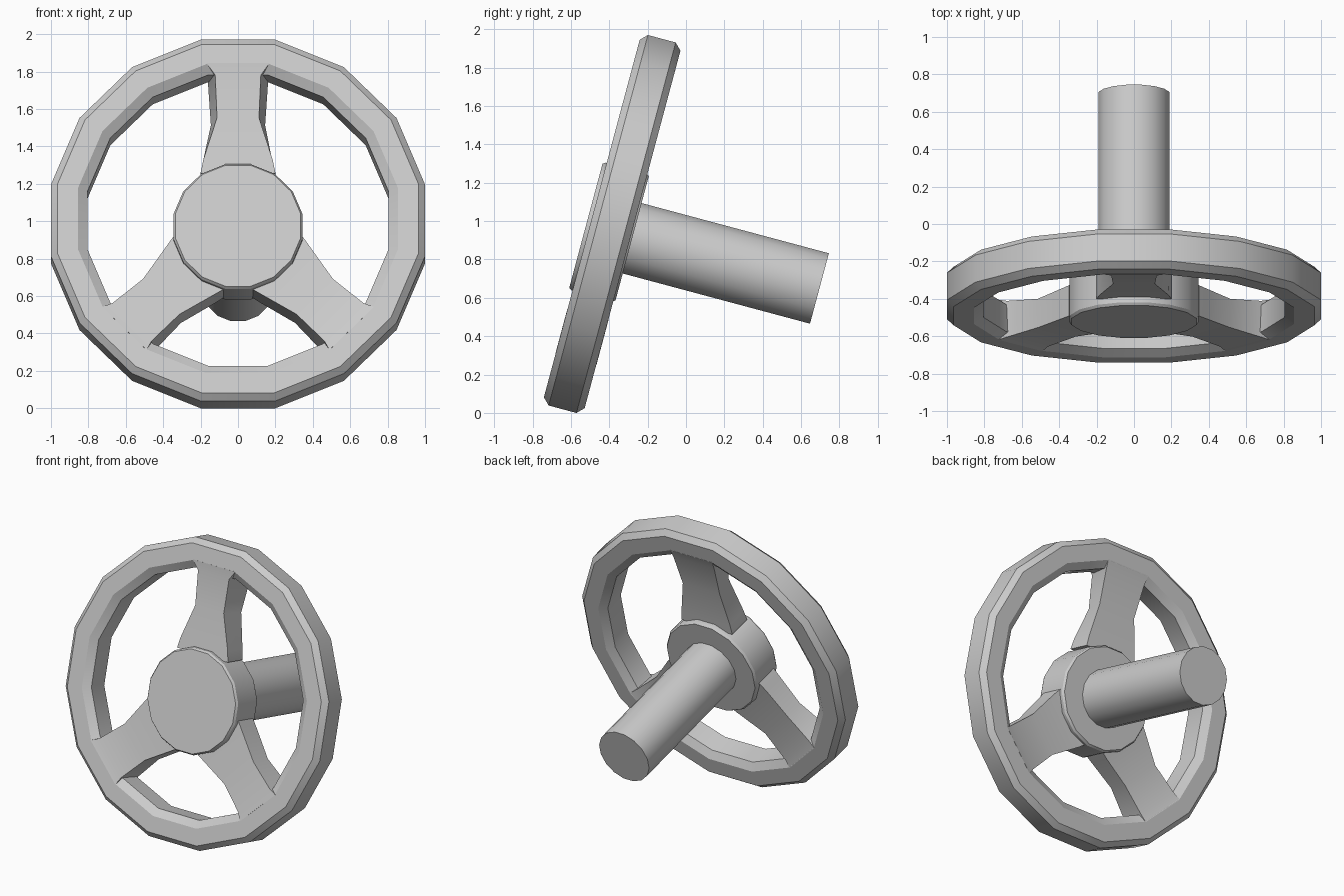
import bpy, bmesh, math
from mathutils import Matrix, Vector

if "Cube" in bpy.data.objects:
    bpy.data.objects.remove(bpy.data.objects["Cube"])

TILT = Matrix.Translation((0, -0.385, 0.985)) @ Matrix.Rotation(math.radians(-15), 4, 'X')
HUB_Z = -0.045      # hub sits slightly below the rim centre, in wheel space
SIDES = 16


def finish(bm, name, angle=32):
    bmesh.ops.remove_doubles(bm, verts=bm.verts, dist=1e-5)
    bmesh.ops.recalc_face_normals(bm, faces=bm.faces)
    mesh = bpy.data.meshes.new(name)
    bm.to_mesh(mesh)
    bm.free()
    mesh.transform(TILT)
    ob = bpy.data.objects.new(name, mesh)
    bpy.context.collection.objects.link(ob)
    bpy.ops.object.select_all(action='DESELECT')
    ob.select_set(True)
    bpy.context.view_layer.objects.active = ob
    bpy.ops.object.shade_smooth_by_angle(angle=math.radians(angle))


def lathe(name, profile, z=0.0, closed=False):
    """Turn (apothem, depth) points around the wheel axis (local y)."""
    bm = bmesh.new()
    k = 1 / math.cos(math.pi / SIDES)
    rings = []
    for i in range(SIDES):
        a = 2 * math.pi * (i + 0.5) / SIDES
        rings.append([bm.verts.new((r * k * math.cos(a), s, z + r * k * math.sin(a)))
                      for r, s in profile])
    n = len(profile)
    for i in range(SIDES):
        p, q = rings[i], rings[(i + 1) % SIDES]
        for j in range(n if closed else n - 1):
            m = (j + 1) % n
            bm.faces.new((p[j], q[j], q[m], p[m]))
    if not closed:
        bm.faces.new([r[0] for r in rings])
        bm.faces.new([r[-1] for r in rings])
    finish(bm, name)


def spoke(name, degrees, sections):
    """Loft (radius, front half width, back half width, front depth, back depth)."""
    bm = bmesh.new()
    a = math.radians(degrees)
    out = Vector((math.cos(a), 0, math.sin(a)))
    side = Vector((-math.sin(a), 0, math.cos(a)))
    loops = []
    for r, wf, wb, sf, sb in sections:
        c = out * r + Vector((0, 0, HUB_Z)) * (1 - r / 0.85)
        loops.append([bm.verts.new(c + side * w + Vector((0, s, 0)))
                      for w, s in ((-wf, sf), (wf, sf), (wb, sb), (-wb, sb))])
    for p, q in zip(loops, loops[1:]):
        for j in range(4):
            m = (j + 1) % 4
            bm.faces.new((p[j], p[m], q[m], q[j]))
    bm.faces.new(loops[0])
    bm.faces.new(loops[-1])
    finish(bm, name, 40)


# Rim with chamfered edges
lathe("rim", [(1.0, -0.075), (0.965, -0.11), (0.855, -0.11), (0.805, -0.075),
              (0.805, 0.075), (0.855, 0.11), (0.965, 0.11), (1.0, 0.075)], closed=True)

# Hub and steering shaft
lathe("hub", [(0.335, -0.13), (0.345, -0.115), (0.345, 0.105), (0.335, 0.12)], z=HUB_Z)
lathe("shaft", [(0.19, 0.10), (0.19, 1.131)], z=HUB_Z)

# Three spokes, the upper one waisted more than the lower pair
for name, deg, mid_f, mid_b in (("upper_spoke", 90, 0.112, 0.145),
                                ("left_spoke", 225, 0.138, 0.148),
                                ("right_spoke", 315, 0.138, 0.148)):
    spoke(name, deg, [(0.29, 0.20, 0.20, -0.085, 0.085),
                      (0.36, 0.185, 0.19, -0.085, 0.08),
                      (0.58, mid_f, mid_b, -0.085, 0.07),
                      (0.80, mid_f + 0.01, 0.16, -0.10, 0.095),
                      (0.86, 0.168, 0.168, -0.111, 0.111)])
